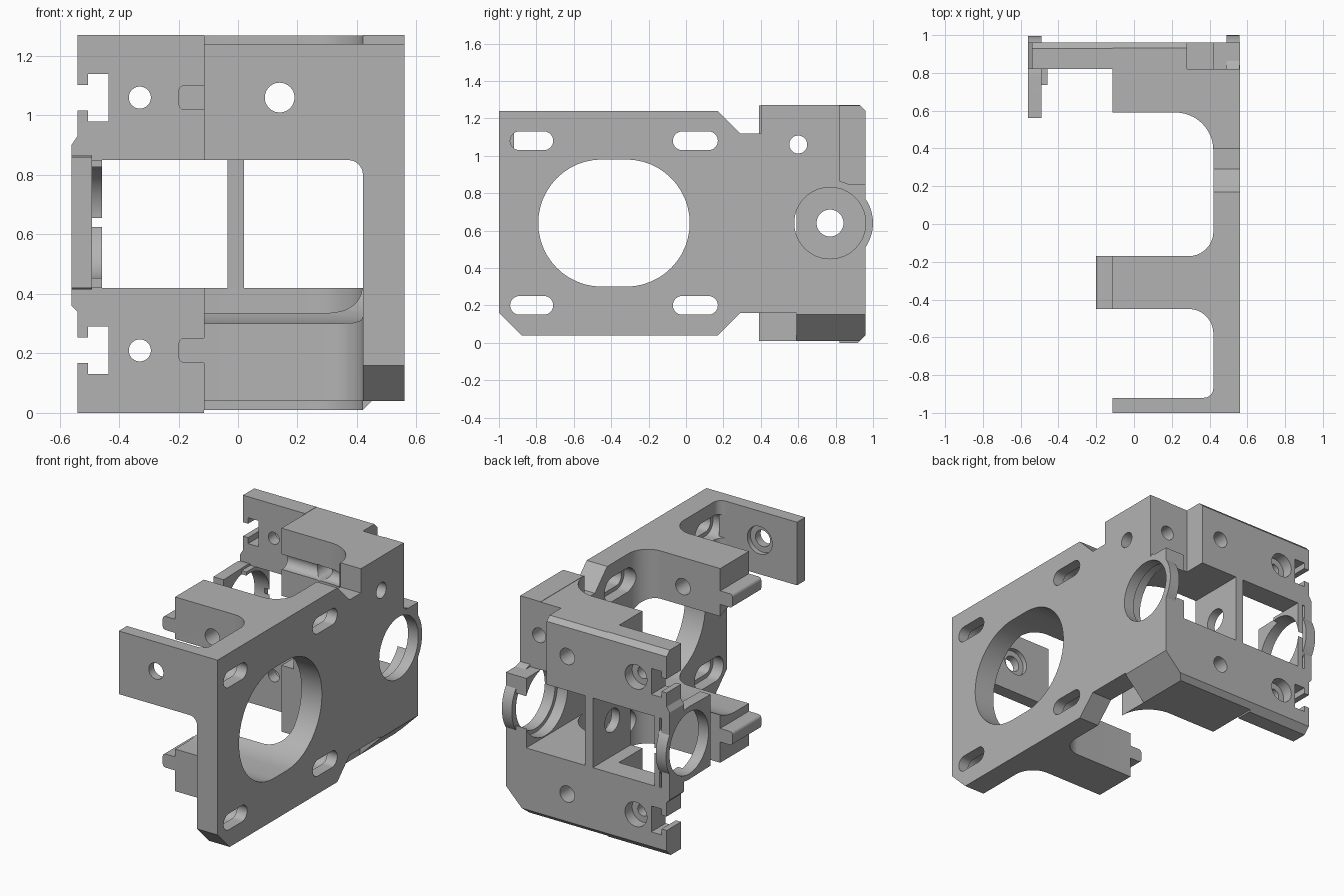
import bpy, bmesh
from math import sin, cos, radians

if "Cube" in bpy.data.objects:
    bpy.data.objects.remove(bpy.data.objects["Cube"], do_unlink=True)

grey = bpy.data.materials.new("plain grey")
grey.use_nodes = True
grey.diffuse_color = (0.45, 0.45, 0.45, 1)
grey.node_tree.nodes["Principled BSDF"].inputs["Base Color"].default_value = grey.diffuse_color

parts = []


def arc(u, v, r, a0, a1, n=16):
    angles = [radians(a0 + (a1 - a0) * i / n) for i in range(n + 1)]
    return [(u + r * cos(a), v + r * sin(a)) for a in angles]


def circle(u, v, r):
    return arc(u, v, r, 0, 360, 48)[:-1]


def obround(u0, u1, v, r):
    return arc(u1 - r, v, r, -90, 90, 24) + arc(u0 + r, v, r, 90, 270, 24)


def rect(u0, u1, v0, v1):
    return [(u0, v0), (u1, v0), (u1, v1), (u0, v1)]


def prism(name, profile, axis, lo, hi):
    """Extrude a 2D profile along an axis."""
    place = {"x": lambda u, v, w: (w, u, v),
             "y": lambda u, v, w: (u, w, v),
             "z": lambda u, v, w: (u, v, w)}[axis]
    bm = bmesh.new()
    a = [bm.verts.new(place(u, v, lo)) for u, v in profile]
    b = [bm.verts.new(place(u, v, hi)) for u, v in profile]
    bm.faces.new(a)
    bm.faces.new(b)
    for i in range(len(a)):
        j = (i + 1) % len(a)
        bm.faces.new((a[i], a[j], b[j], b[i]))
    bmesh.ops.recalc_face_normals(bm, faces=bm.faces)
    mesh = bpy.data.meshes.new(name)
    bm.to_mesh(mesh)
    bm.free()
    ob = bpy.data.objects.new(name, mesh)
    bpy.context.collection.objects.link(ob)
    return ob


def part(name, profile, axis, lo, hi, cuts=()):
    """Make a solid part and carve the given prisms out of it."""
    ob = prism(name, profile, axis, lo, hi)
    ob.data.materials.append(grey)
    cutters = [prism("cutter", *c) for c in cuts]
    for c in cutters:
        c.hide_render = True
        mod = ob.modifiers.new("cut", "BOOLEAN")
        mod.operation, mod.solver, mod.object = "DIFFERENCE", "EXACT", c
    if cutters:
        bpy.context.view_layer.update()
        done = ob.evaluated_get(bpy.context.evaluated_depsgraph_get())
        mesh = bpy.data.meshes.new_from_object(done)
        ob.modifiers.clear()
        ob.data = mesh
        for c in cutters:
            bpy.data.objects.remove(c, do_unlink=True)
    parts.append(ob)
    return ob


# Shared cutters
BY, BZ = 0.77, 0.64
big_hole = (obround(-0.79, 0.02, BZ, 0.34), "x", -0.4, 0.7)
slots, pockets = [], []
for z in (0.20, 1.08):
    for y0, y1 in ((-0.94, -0.71), (-0.07, 0.17)):
        slots.append((obround(y0, y1, z, 0.05), "x", 0.4, 0.7))
        pockets.append((obround(y0 - 0.025, y1 + 0.025, z, 0.075), "x", 0.25, 0.49))
side_hole = (circle(0.6, 1.06, 0.048), "x", -0.4, 0.7)
screw_hole = (circle(0.14, 1.06, 0.05), "y", -1.1, 1.1)
corner_recess = (rect(0.28, 0.7, 0.82, 1.1), "z", 0.85, 1.4)
blind_hole = (circle(0.43, 1.06, 0.045), "y", 0.68, 0.9)
low_edge = ([(0.91, -0.01), (0.97, 0.05), (0.97, -0.01)], "x", -0.7, 0.7)
high_edge = ([(0.92, 1.28), (0.97, 1.23), (0.97, 1.28)], "x", -0.7, 0.7)

# Long side plate
outline = [(-1, 0.16), (-0.88, 0.04), (0.17, 0.04), (0.29, 0.16), (0.59, 0.16),
           (0.59, 0.01), (0.93, 0.01), (0.96, 0.04), (0.96, 1.24), (0.93, 1.27),
           (0.4, 1.27), (0.4, 1.12), (0.29, 1.12), (0.17, 1.24), (-1, 1.24)]
under_slope = ([(0.41, 0), (0.57, 0.16), (0.57, -0.05), (0.41, -0.05)], "y", 0.5, 1.1)
part("side_plate", outline, "x", 0.42, 0.56,
     [big_hole, *slots, *pockets, side_hole, corner_recess, blind_hole, under_slope,
      (circle(BY, BZ, 0.191), "x", 0.45, 0.7),
      (circle(BY, BZ, 0.215), "x", 0.3, 0.49)])

# Thin bearing ring bulging behind the plate
part("plate_bearing_ring", circle(BY, BZ, 0.23), "x", 0.491, 0.559,
     [(circle(BY, BZ, 0.191), "x", 0.3, 0.7)])

# Front tab with rounded inner corners
part("front_tab", [(-0.115, 0.85)] + arc(0.37, 0.8, 0.05, 90, 0, 8)
     + [(0.42, 1.24), (-0.115, 1.24)], "y", -1, -0.92,
     [screw_hole, (circle(0.14, 1.06, 0.085), "y", -0.95, -0.8)])
part("front_tab_fillet", [(0.42, -0.92)] + arc(0.37, -0.87, 0.05, -90, 0, 8),
     "z", 0.85, 1.24, pockets)

# Upper and lower arms with tongues
arm = ([(-0.115, -0.45), (-0.115, -0.17)] + arc(0.29, -0.04, 0.13, -90, 0)
       + arc(0.29, -0.58, 0.13, 0, 90))
for level, z0, z1, zt in (("lower", 0.04, 0.42, 0.21), ("upper", 0.85, 1.24, 1.06)):
    holes = [screw_hole] if level == "upper" else []
    part(level + "_arm", arm, "z", z0, z1, [big_hole] + pockets + holes)
    tongue = ([(-0.115, zt + 0.042), (-0.115, zt - 0.042)][::-1]
              + arc(-0.18, zt + 0.022, 0.02, 90, 180, 5)
              + arc(-0.18, zt - 0.022, 0.02, 180, 270, 5))
    part(level + "_arm_tongue", tongue, "y", -0.45, -0.17)

# Rear blocks and the slotted wall beside them
block = ([(-0.115, 0.96), (-0.115, 0.59)] + arc(0.22, 0.39, 0.2, 90, 0)
         + [(0.42, 0.96)])
for level, z0, z1, zc in (("lower", 0.01, 0.42, 0.21), ("upper", 0.85, 1.268, 1.06)):
    cuts = [low_edge, high_edge, (circle(0.14, zc, 0.05), "y", 0.2, 1.1)]
    if level == "upper":
        cuts += [side_hole, corner_recess, blind_hole]
    part(level + "_rear_block", block, "z", z0, z1, cuts)

    w0, w1 = (0, 0.42) if level == "lower" else (0.85, 1.27)
    part(level + "_rear_wall", rect(-0.54, -0.115, w0, w1), "y", 0.82, 0.96,
         [low_edge, high_edge,
          (rect(-0.505, -0.435, zc - 0.08, zc + 0.08), "y", 0.7, 1.1),
          (rect(-0.6, -0.47, zc - 0.043, zc + 0.043), "y", 0.7, 1.1),
          (circle(-0.33, zc, 0.037), "y", 0.7, 1.1),
          (circle(-0.33, zc, 0.075), "y", 0.89, 1.1)])

# Upright web between the rear blocks
part("center_web", rect(0.59, 0.96, 0.42, 0.85), "x", -0.035, 0.02,
     [(circle(BY, BZ, 0.072), "x", -0.2, 0.2)])

# Bearing bracket at the free end
bore = (circle(BY, BZ, 0.191), "x", -0.8, -0.3)
bracket = ([(0.56, 0.86), (0.56, 0.42)] + arc(BY, BZ, 0.225, -90, 90, 32))
part("bracket_ring", bracket, "x", -0.56, -0.49, [bore])
part("bracket_lip", rect(0.735, 0.96, 0.42, 0.85), "x", -0.49, -0.457, [bore])
cheek = [(-0.56, 0.36), (-0.54, 0.34), (-0.505, 0.34), (-0.505, 0.93),
         (-0.54, 0.93), (-0.56, 0.9)]
part("bracket_cheek", cheek, "y", 0.82, 0.96, [bore])

# Smooth the round surfaces and keep edges crisp
bpy.ops.object.select_all(action="DESELECT")
for ob in parts:
    ob.select_set(True)
bpy.context.view_layer.objects.active = parts[0]
bpy.ops.object.shade_smooth_by_angle(angle=radians(30))
